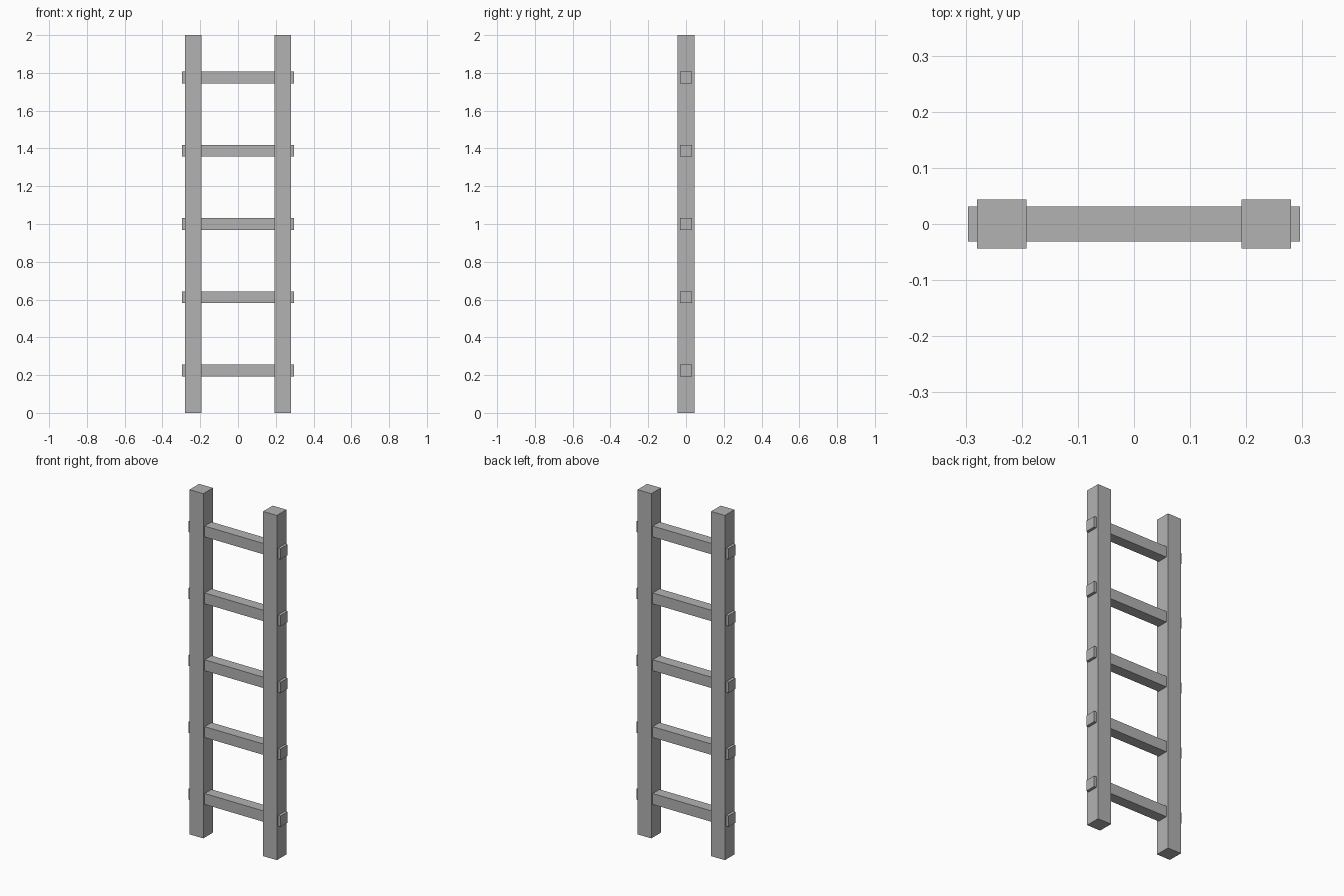
import bpy

# Remove the default cube
cube = bpy.data.objects.get("Cube")
if cube:
    bpy.data.objects.remove(cube, do_unlink=True)

# Single grey material
GREY = (0.448, 0.448, 0.448, 1.0)
grey = bpy.data.materials.new("plain grey")
grey.use_nodes = True
grey.diffuse_color = GREY
grey.node_tree.nodes["Principled BSDF"].inputs["Base Color"].default_value = GREY


def box(name, size, location):
    bpy.ops.mesh.primitive_cube_add(size=1, location=location)
    obj = bpy.context.object
    obj.name = name
    obj.scale = size
    bpy.ops.object.transform_apply(location=False, rotation=False, scale=True)
    obj.data.materials.append(grey)
    return obj


# Upright rails
RAIL = 0.088
for side, sign in (("left", 1), ("right", -1)):
    box(f"{side}_rail", (RAIL, RAIL, 2), (sign * 0.236, 0, 1))

# Rungs passing through both rails, evenly spaced about mid height
RUNG = 0.063
for i in range(5):
    box(f"rung_{i + 1}", (0.592, RUNG, RUNG), (0, 0, 1 + (i - 2) * 0.388))
